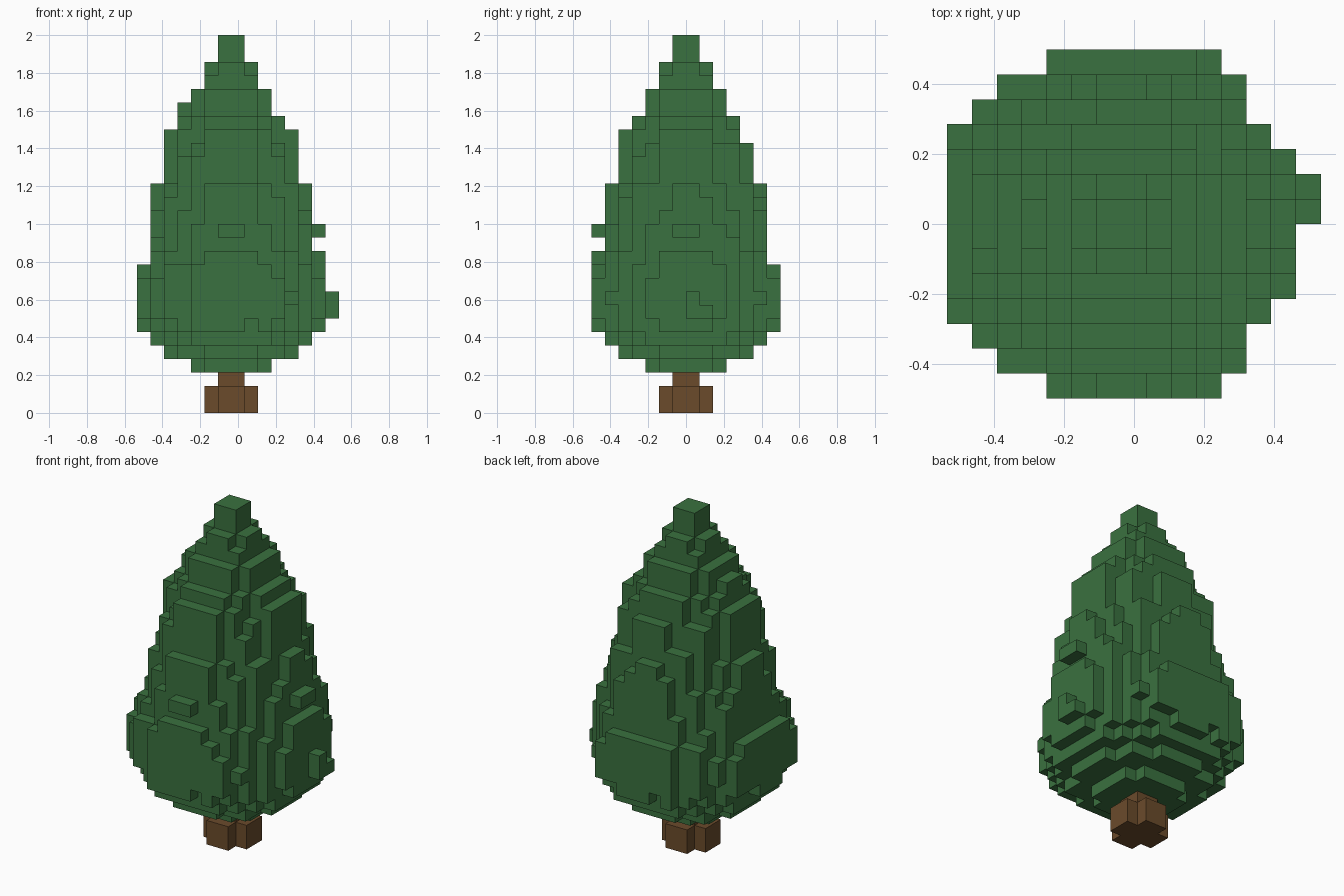
import bpy, bmesh, math, random
from mathutils import Vector

cube = bpy.data.objects.get("Cube")
if cube:
    bpy.data.objects.remove(cube, do_unlink=True)

random.seed(23)
SIZE = 2 / 28                    # edge of one block
AXIS = Vector((-SIZE / 2, 0, 0))  # the trunk axis sits half a block off centre


def make_material(name, rgb):
    colour = (*rgb, 1)
    mat = bpy.data.materials.new(name)
    mat.use_nodes = True
    mat.diffuse_color = colour
    bsdf = mat.node_tree.nodes["Principled BSDF"]
    bsdf.inputs["Base Color"].default_value = colour
    bsdf.inputs["Roughness"].default_value = 0.9
    return mat


def block_object(name, blocks, mat):
    """Skin a set of grid cells, keeping only the exposed faces."""
    bm = bmesh.new()
    corners = {}

    def corner(p):
        key = tuple(p)
        if key not in corners:
            corners[key] = bm.verts.new(Vector(key) * SIZE + AXIS)
        return corners[key]

    for cell in sorted(blocks):
        for axis in range(3):
            u, v = (axis + 1) % 3, (axis + 2) % 3
            for side in (0, 1):
                near = list(cell)
                near[axis] += 2 * side - 1
                if tuple(near) in blocks:
                    continue
                ring = []
                for du, dv in ((0, 0), (1, 0), (1, 1), (0, 1)):
                    p = list(cell)
                    p[axis] += side
                    p[u] += du
                    p[v] += dv
                    ring.append(corner(p))
                bm.faces.new(ring if side else ring[::-1])
    mesh = bpy.data.meshes.new(name)
    bm.to_mesh(mesh)
    bm.free()
    mesh.materials.append(mat)
    obj = bpy.data.objects.new(name, mesh)
    bpy.context.collection.objects.link(obj)
    return obj


def disc(layer, radius, reach, column=None):
    """Cells of a round layer; column noise roughens the rim."""
    cells = set()
    for i in range(-reach, reach):
        for j in range(-reach, reach):
            x, y = abs(i + 0.5), abs(j + 0.5)
            limit = radius
            # the middle of each side stays whole so the outline holds
            if column and min(x, y) > 1:
                limit += column[i, j] + random.uniform(-0.15, 0.15)
            if math.hypot(x, y) <= limit:
                cells.add((i, j, layer))
    return cells


def bump(layer, xs, ys):
    return {(i, j, layer) for i in xs for j in ys}


bark = make_material("bark_brown", (0.145, 0.07, 0.024))
leaf = make_material("leaf_green", (0.042, 0.165, 0.05))

# Trunk: a cross-shaped foot with a narrow neck
trunk = disc(0, 1.8, 2) | disc(1, 1.8, 2) | disc(2, 1, 1)
block_object("trunk", trunk, bark)

# Foliage: stacked round layers, (radius, reach in blocks) from the bottom up
layers = [(3.2, 3), (5, 5), (6.1, 6), (6.85, 7), (7.2, 7), (7.3, 7), (7.25, 7),
          (7.05, 7), (6.6, 6), (6.35, 6), (6.2, 6), (6, 6), (5.8, 6), (5.6, 6),
          (5.1, 5), (5, 5), (4.85, 5), (4.4, 4), (4, 4), (3.4, 3), (3.1, 3),
          (2.2, 2), (1.8, 2), (1, 1), (1, 1)]
column = {(i, j): random.uniform(-0.25, 0.25)
          for i in range(-7, 7) for j in range(-7, 7)}
for j in (-5, 4):
    column[5, j] = -0.5          # notched corners on the left side
foliage = set()
for n, (radius, reach) in enumerate(layers):
    rough = column if 2 < n < 20 else None
    foliage |= disc(n + 3, radius, reach, rough)

# Broad flat sides around the widest part
for layer in (7, 8, 9):
    foliage |= bump(layer, [-7], range(-4, 4)) | bump(layer, range(-3, 4), [-7, 6])

# Stray twigs standing proud of the rim
middle, wide = range(-1, 1), range(-2, 2)
foliage |= bump(7, [7], range(2)) | bump(8, [7], [0])
foliage |= bump(11, [6], wide) | bump(11, wide, [-7])
foliage |= bump(13, [6], middle) | bump(13, middle, [-7])
foliage |= bump(20, [-5, 4], wide) | bump(20, wide, [-5])
foliage |= bump(22, [-4], middle)
block_object("foliage", foliage, leaf)
